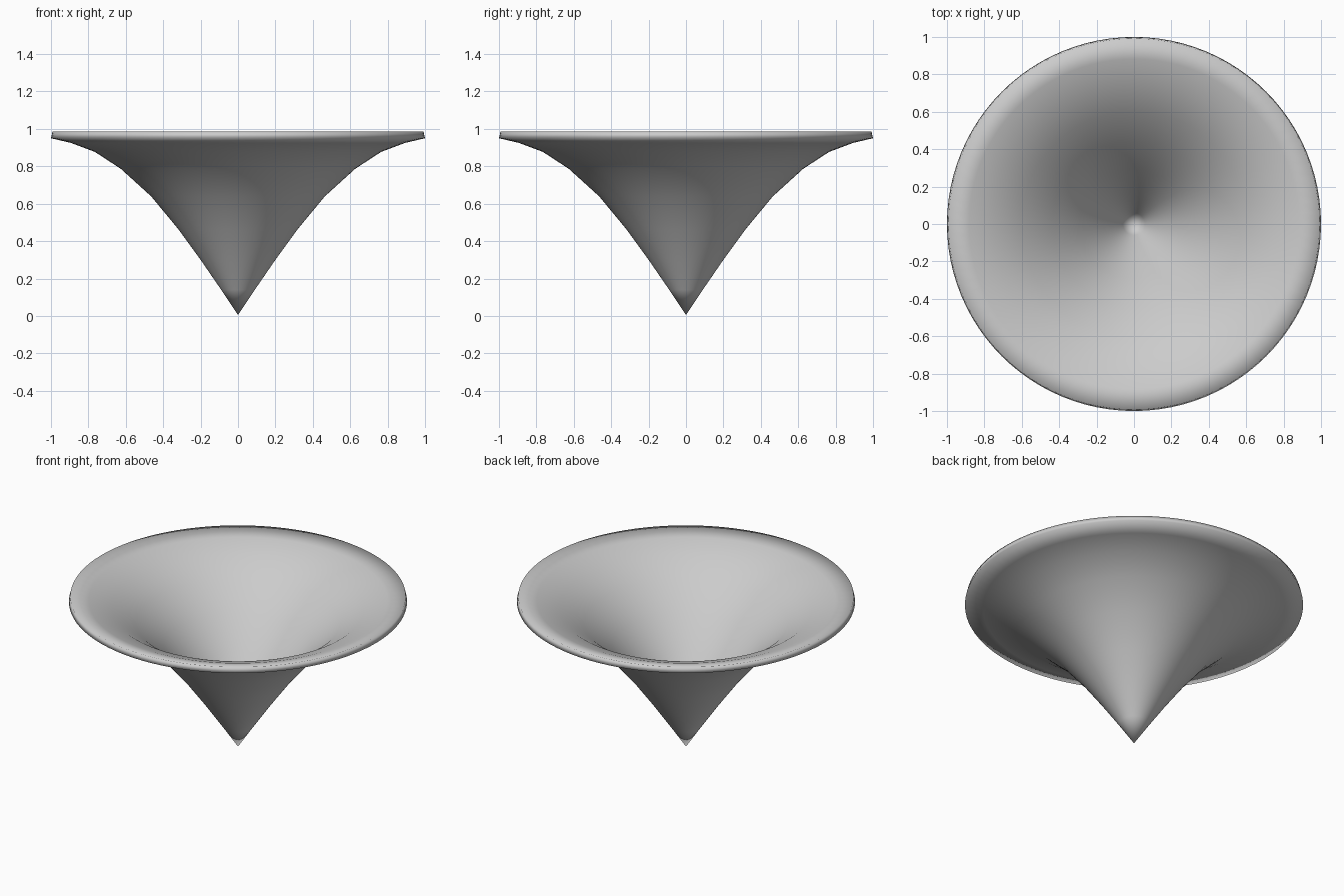
import bpy, math

if "Cube" in bpy.data.objects:
    bpy.data.objects.remove(bpy.data.objects["Cube"])

# Outer profile of the flared funnel (radius, height), from tip to rim
outer = [(0.09, 0.14), (0.20, 0.30), (0.32, 0.465), (0.465, 0.64),
         (0.626, 0.786), (0.765, 0.877), (0.893, 0.925), (1.0, 0.95)]
TIP, THICK, SIDES = 0.005, 0.037, 96

# Inner profile: the outer one shifted along its normal
chain = [(0, TIP)] + outer
inner = []
for i in range(1, len(chain)):
    a, b = chain[i - 1], chain[min(i + 1, len(chain) - 1)]
    dx, dz = b[0] - a[0], b[1] - a[1]
    n = math.hypot(dx, dz)
    inner.append((chain[i][0] - THICK * dz / n, chain[i][1] + THICK * dx / n))

# Lathe: outside up, over the rim, inside down
rings = outer + inner[::-1]
verts = [(0, 0, TIP)]
for r, z in rings:
    for k in range(SIDES):
        t = 2 * math.pi * k / SIDES
        verts.append((r * math.cos(t), r * math.sin(t), z))
verts.append((0, 0, TIP + THICK * 1.4))
last = len(verts) - 1

faces = []
for k in range(SIDES):
    j = (k + 1) % SIDES
    faces.append((0, 1 + j, 1 + k))
    for i in range(len(rings) - 1):
        p, q = 1 + i * SIDES, 1 + (i + 1) * SIDES
        faces.append((p + k, p + j, q + j, q + k))
    p = 1 + (len(rings) - 1) * SIDES
    faces.append((p + k, p + j, last))

mesh = bpy.data.meshes.new("funnel_bowl")
mesh.from_pydata(verts, [], faces)
mesh.update()
for f in mesh.polygons:
    f.use_smooth = True
bowl = bpy.data.objects.new("funnel_bowl", mesh)
bpy.context.collection.objects.link(bowl)
